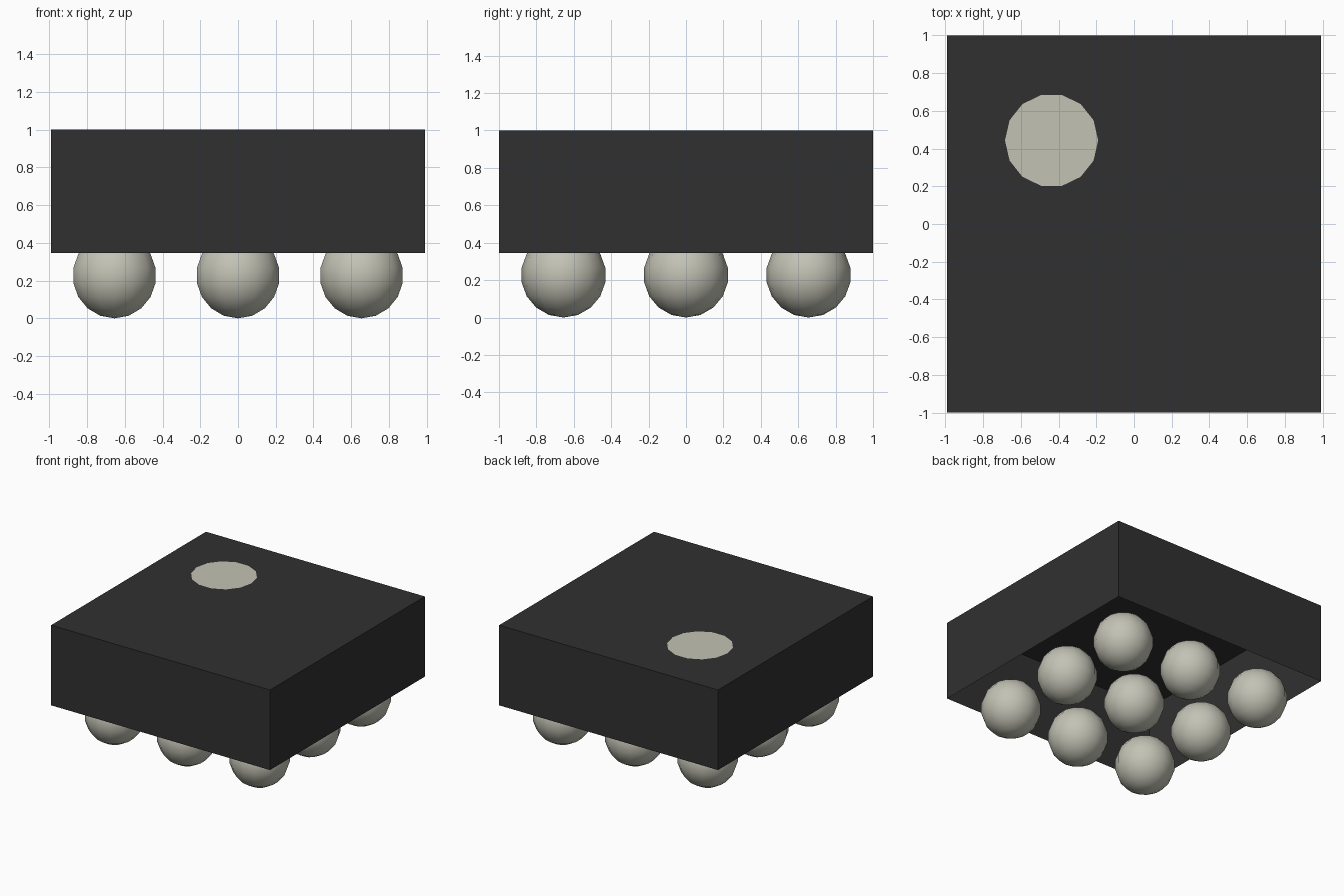
import bpy, bmesh, math
from mathutils import Matrix

cube = bpy.data.objects.get("Cube")
if cube:
    bpy.data.objects.remove(cube, do_unlink=True)


def material(name, color):
    mat = bpy.data.materials.new(name)
    mat.use_nodes = True
    mat.diffuse_color = color
    mat.node_tree.nodes["Principled BSDF"].inputs["Base Color"].default_value = color
    return mat


def add_object(name, bm, mat, smooth=False):
    mesh = bpy.data.meshes.new(name)
    for face in bm.faces:
        face.smooth = smooth
    bm.to_mesh(mesh)
    bm.free()
    mesh.materials.append(mat)
    obj = bpy.data.objects.new(name, mesh)
    bpy.context.collection.objects.link(obj)
    return obj


charcoal = material("charcoal", (0.03, 0.03, 0.03, 1))
warm_grey = material("warm grey", (0.54, 0.54, 0.46, 1))

BOTTOM, TOP = 0.345, 1.0
RADIUS, PITCH = 0.227, 0.655

# Package body: a hollow shell, open underneath
bm = bmesh.new()
bmesh.ops.create_cube(bm, size=1, matrix=Matrix.Translation((0, 0, (BOTTOM + TOP) / 2))
                      @ Matrix.Diagonal((1.98, 2, TOP - BOTTOM, 1)))
floor = [f for f in bm.faces if f.normal.z < -0.5]
bmesh.ops.delete(bm, geom=floor, context='FACES')
add_object("package_body", bm, charcoal)

# Round corner marker on the top
bm = bmesh.new()
bmesh.ops.create_circle(bm, cap_ends=True, segments=14, radius=0.247,
                        matrix=Matrix.Translation((-0.437, 0.443, TOP + 0.004))
                        @ Matrix.Rotation(math.pi / 2, 4, 'Z'))
for face in bm.faces:
    if face.normal.z < 0:
        face.normal_flip()
add_object("corner_marker", bm, warm_grey)

# Three by three grid of contact balls
for row in (-1, 0, 1):
    for col in (-1, 0, 1):
        bm = bmesh.new()
        bmesh.ops.create_uvsphere(bm, u_segments=14, v_segments=9, radius=RADIUS)
        ball = add_object(f"contact_ball_{row + 2}_{col + 2}", bm, warm_grey, smooth=True)
        ball.location = (col * PITCH, row * PITCH, RADIUS)
